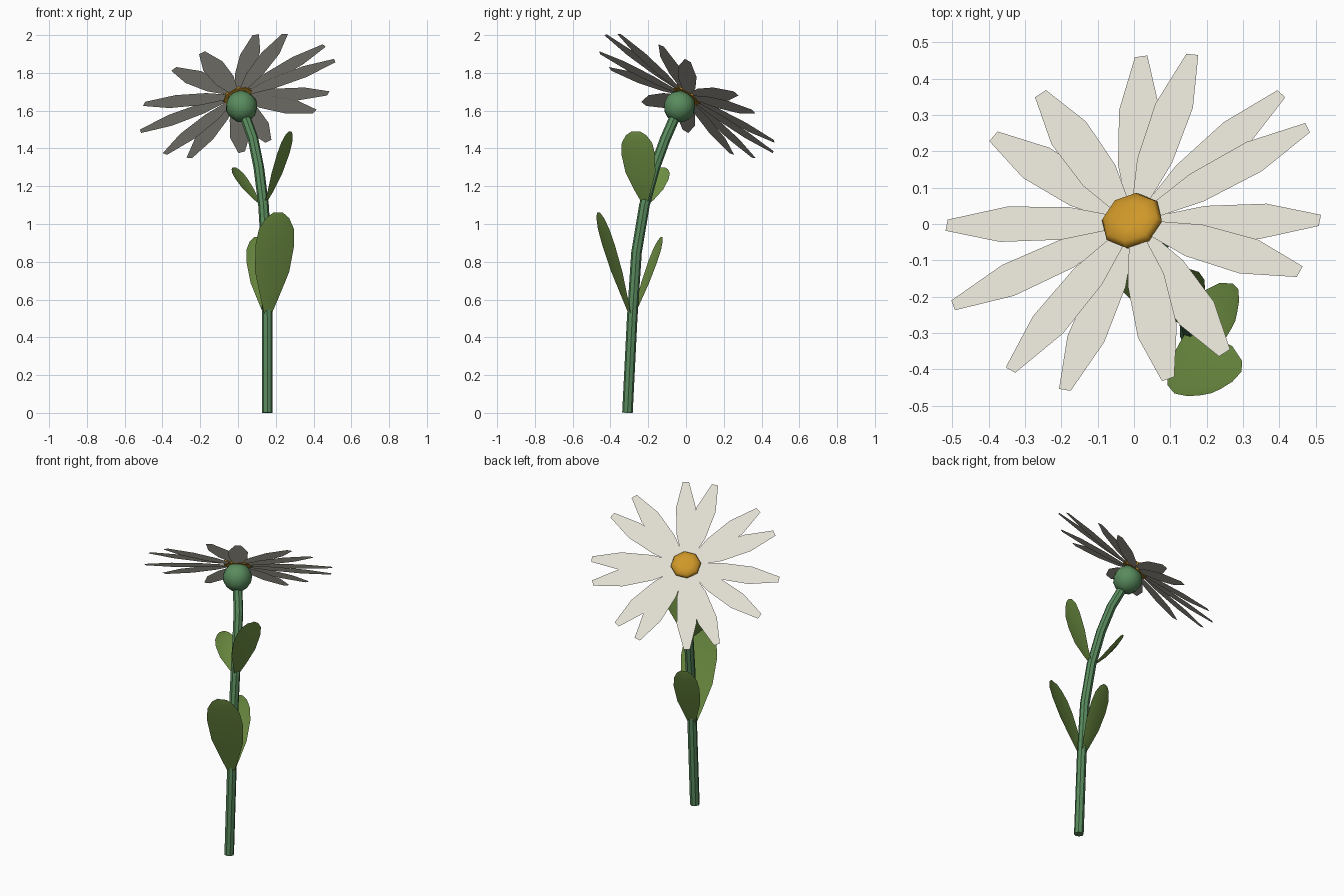
import bpy, bmesh, math
from mathutils import Vector, Matrix

if "Cube" in bpy.data.objects:
    bpy.data.objects.remove(bpy.data.objects["Cube"])

def material(name, rgb):
    m = bpy.data.materials.new(name)
    m.diffuse_color = (*rgb, 1)
    m.use_nodes = True
    m.node_tree.nodes["Principled BSDF"].inputs["Base Color"].default_value = m.diffuse_color
    return m

GREEN = material("stem green", (0.10, 0.26, 0.11))
LEAF = material("leaf green", (0.16, 0.28, 0.057))
WHITE = material("petal white", (0.74, 0.72, 0.63))
YELLOW = material("centre yellow", (0.62, 0.31, 0.022))

def finish(bm, name, mat, angle=None):
    mesh = bpy.data.meshes.new(name)
    bm.to_mesh(mesh)
    bm.free()
    mesh.materials.append(mat)
    ob = bpy.data.objects.new(name, mesh)
    bpy.context.collection.objects.link(ob)
    if angle:
        bpy.context.view_layer.objects.active = ob
        ob.select_set(True)
        bpy.ops.object.shade_smooth_by_angle(angle=math.radians(angle))
        ob.select_set(False)
    return ob

def strip(bm, rows):
    """Bridge equal-length rows of points with quads."""
    vs = [[bm.verts.new(p) for p in row] for row in rows]
    for a, b in zip(vs, vs[1:]):
        for i in range(len(a) - 1):
            bm.faces.new((a[i], a[i + 1], b[i + 1], b[i]))

# Stem: eight-sided tube along a bent path
path = [(.155, -.31, 0), (.155, -.285, .5), (.15, -.262, .85), (.135, -.22, 1.1),
        (.11, -.165, 1.3), (.08, -.11, 1.45), (.022, -.04, 1.61)]
curve = bpy.data.curves.new("stem", "CURVE")
curve.dimensions = "3D"
curve.bevel_depth = .028
curve.bevel_resolution = 2
curve.use_fill_caps = True
sp = curve.splines.new("POLY")
sp.points.add(len(path) - 1)
for p, co in zip(sp.points, path):
    p.co = (*co, 1)
sp.use_smooth = False
curve.materials.append(GREEN)
stem = bpy.data.objects.new("stem", curve)
bpy.context.collection.objects.link(stem)
bpy.context.view_layer.objects.active = stem
stem.select_set(True)
bpy.ops.object.convert(target="MESH")
stem.select_set(False)

# Leaves: rounded blades in two opposite pairs
OUTLINE = [(0, .08), (.2, .45), (.45, .88), (.7, 1), (.85, .9), (.95, .6), (1, .25)]

def leaf(name, base, azimuth, reach, height, half, bend):
    a = math.radians(azimuth)
    out, side = Vector((math.cos(a), math.sin(a), 0)), Vector((-math.sin(a), math.cos(a), 0))
    rows = []
    for t, w in OUTLINE:
        c = Vector(base) + out * reach * t ** bend + Vector((0, 0, height * t))
        # midrib sits slightly outside the edges
        rows.append([c - side * half * w, c + out * .012 * w, c + side * half * w])
    bm = bmesh.new()
    strip(bm, rows)
    bmesh.ops.reverse_faces(bm, faces=bm.faces)
    for f in bm.faces:
        f.normal_update()
    if sum(f.normal.z for f in bm.faces) < 0:
        bmesh.ops.reverse_faces(bm, faces=bm.faces)
    finish(bm, name, LEAF, 60)

low, high = (.155, -.287, .49), (.135, -.215, 1.09)
leaf("lower_front_leaf", low, -72, .185, .57, .108, 1)
leaf("lower_back_leaf", low, 108, .165, .44, .078, 1)
leaf("upper_right_leaf", high, -20, .15, .40, .095, .85)
leaf("upper_left_leaf", high, 150, .18, .21, .065, .85)

# Flower head frame: local z is the direction the flower faces
u = Vector((1, 0, .38)).normalized()
n = Vector((-.38, .66, 1)).normalized()
v = n.cross(u)
head = Matrix((u, v, n)).transposed().to_4x4()
head.translation = Vector((.02, -.035, 1.62))

# Petals: seven pairs around the head
ANGLES = [99, 83, 50, 34, 1, -17, -50, -68, -100, -119, -151, -179, 149, 130.5]
bm = bmesh.new()
for k, ang in enumerate(ANGLES):
    rot = Matrix.Rotation(math.radians(ang), 4, "Z")
    h = .070 + .006 * (k % 2)
    rows = [[head @ rot @ Vector((r, s * w, h)) for s in (-1, 1)]
            for r, w in [(.03, .016), (.20, .053), (.38, .057), (.547, .018)]]
    strip(bm, [row[::-1] for row in rows])
for f in bm.faces:
    f.normal_update()
    if f.normal.dot(n) < 0:
        f.normal_flip()
finish(bm, "petals", WHITE)

def lathe(name, mat, profile, sides, angle):
    """Closed solid of revolution about the head axis."""
    bm = bmesh.new()
    rings = [[bm.verts.new(head @ Vector((r * math.cos(2 * math.pi * i / sides),
                                          r * math.sin(2 * math.pi * i / sides), z)))
              for i in range(sides)] for r, z in profile]
    for a, b in zip(rings, rings[1:]):
        for i in range(sides):
            j = (i + 1) % sides
            bm.faces.new((a[i], a[j], b[j], b[i]))
    bm.faces.new(rings[0][::-1])
    bm.faces.new(rings[-1])
    finish(bm, name, mat, angle)

# Green cup under the petals and yellow dome above them
lathe("calyx", GREEN, [(.03, -.078), (.06, -.058), (.08, -.025), (.085, .01),
                       (.075, .04), (.055, .068)], 10, 60)
lathe("flower_centre", YELLOW, [(.08, .068), (.088, .085), (.078, .102), (.045, .114)], 8, 60)
